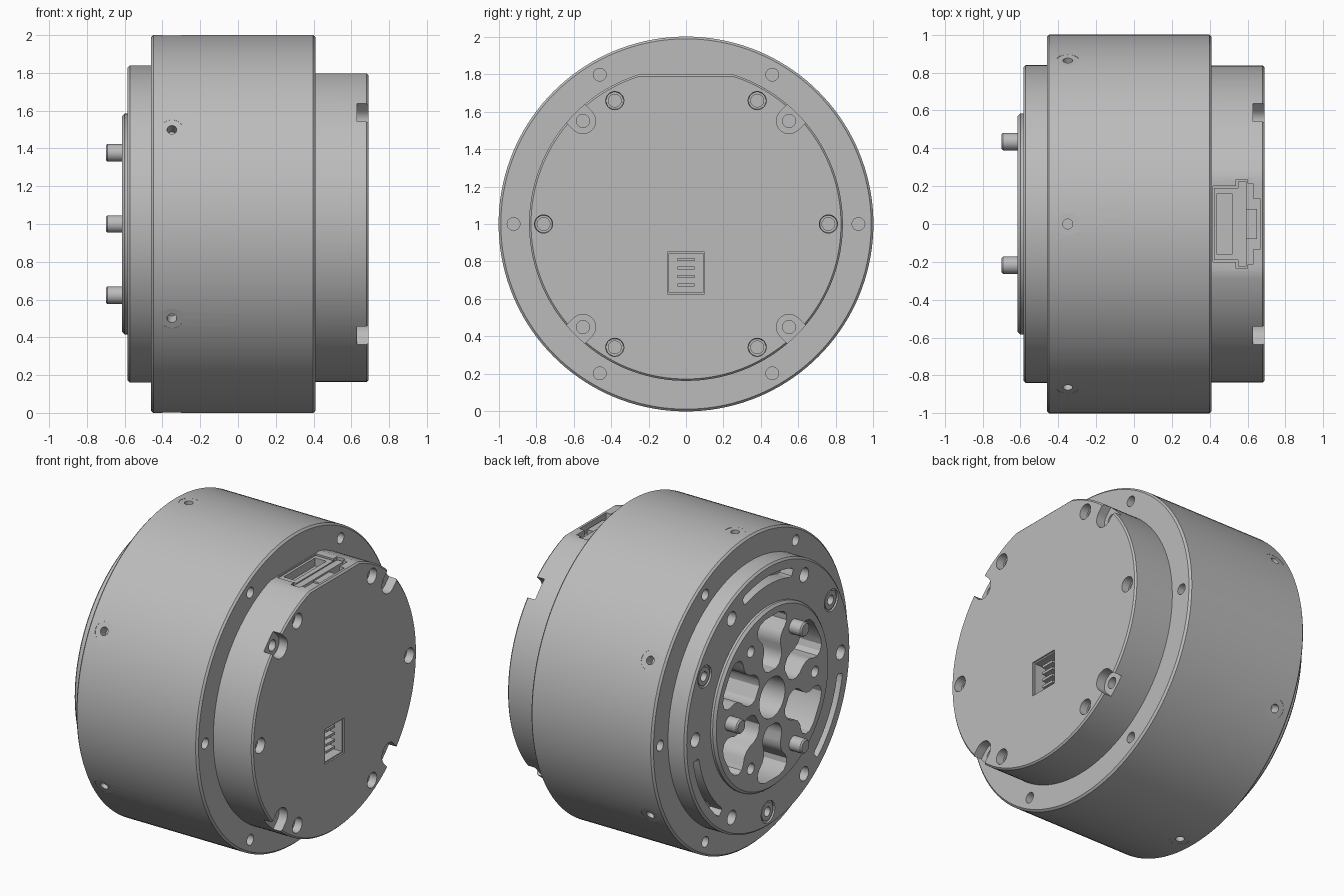
import bpy, bmesh
from math import sin, cos, pi, radians
from mathutils import Matrix

if "Cube" in bpy.data.objects:
    bpy.data.objects.remove(bpy.data.objects["Cube"])

metal = bpy.data.materials.new("grey_metal")
metal.use_nodes = True
metal.diffuse_color = (0.5, 0.5, 0.5, 1)
metal.node_tree.nodes["Principled BSDF"].inputs["Base Color"].default_value = (0.5, 0.5, 0.5, 1)


# ---- helpers: everything is built around the x axis, then lifted by 1 ----
def loft(bm, rings, closed=False, mat=Matrix()):
    loops = [[bm.verts.new(mat @ Matrix.Translation(p).to_translation()) for p in r] for r in rings]
    pairs = list(zip(loops, loops[1:]))
    if closed:
        pairs.append((loops[-1], loops[0]))
    else:
        bm.faces.new(loops[0])
        bm.faces.new(loops[-1][::-1])
    n = len(loops[0])
    for a, b in pairs:
        for i in range(n):
            j = (i + 1) % n
            bm.faces.new((a[i], b[i], b[j], a[j]))


def lathe(bm, profile, seg=24, closed=False, mat=Matrix()):
    turn = [2 * pi * i / seg for i in range(seg)]
    loft(bm, [[(x, r * cos(t), r * sin(t)) for t in turn] for x, r in profile], closed, mat)


def prism(bm, outline, x0, x1, mat=Matrix()):
    loft(bm, [[(x, y, z) for y, z in outline] for x in (x0, x1)], mat=mat)


def box(bm, x0, x1, y0, y1, z0, z1):
    prism(bm, [(y0, z0), (y1, z0), (y1, z1), (y0, z1)], x0, x1)


def spin(deg):
    return Matrix.Rotation(radians(deg), 4, 'X')


def at(radius, deg):
    return spin(deg) @ Matrix.Translation((0, radius, 0))


def make(name, bm):
    bmesh.ops.recalc_face_normals(bm, faces=bm.faces)
    mesh = bpy.data.meshes.new(name)
    bm.to_mesh(mesh)
    bm.free()
    ob = bpy.data.objects.new(name, mesh)
    ob.location.z = 1
    mesh.materials.append(metal)
    bpy.context.collection.objects.link(ob)
    return ob


def activate(ob):
    bpy.ops.object.select_all(action='DESELECT')
    ob.select_set(True)
    bpy.context.view_layer.objects.active = ob


def cut(ob, bm):
    tool = make("cutter", bm)
    tool.hide_render = True
    mod = ob.modifiers.new("cut", 'BOOLEAN')
    mod.operation, mod.solver, mod.object = 'DIFFERENCE', 'EXACT', tool
    activate(ob)
    bpy.ops.object.modifier_apply(modifier=mod.name)
    bpy.data.objects.remove(tool)


def smooth(ob):
    activate(ob)
    bpy.ops.object.shade_smooth_by_angle(angle=radians(30))


SIXTHS = range(0, 360, 60)

# ---- housing: wide outer ring with rim holes and radial set screws ----
bm = bmesh.new()
lathe(bm, [(-.46, .7), (-.46, .988), (-.448, 1), (.398, 1), (.41, .988), (.41, .7)], 144, True)
housing = make("housing", bm)
bm = bmesh.new()
for a in SIXTHS:
    lathe(bm, [(-.5, .034), (-.38, .034)], mat=at(.92, a))
    lathe(bm, [(.33, .034), (.45, .034)], mat=at(.92, a))
    radial = spin(a + 30) @ Matrix.Translation((-.35, 0, 0)) @ Matrix.Rotation(pi / 2, 4, 'Z')
    lathe(bm, [(.93, .026), (.9975, .026), (.9975, .06), (1.03, .06)], 24, mat=radial)
cut(housing, bm)
smooth(housing)

# ---- output flange with bolt holes, recessed screws and arc slots ----
bm = bmesh.new()
lathe(bm, [(-.585, .57), (-.585, .828), (-.573, .84), (-.42, .84), (-.42, .57)], 144, True)
flange = make("output_flange", bm)
bm = bmesh.new()
for a in SIXTHS:
    lathe(bm, [(-.62, .045), (-.47, .045)], mat=at(.74, a))
arc = [radians(i * 3 - 18) for i in range(13)]
slot = [(.773 * cos(t), .773 * sin(t)) for t in arc]
slot += [(.765 * cos(radians(19.6)), .765 * sin(radians(19.6))),
         (.725 * cos(radians(19.6)), .725 * sin(radians(19.6)))]
slot += [(.717 * cos(t), .717 * sin(t)) for t in reversed(arc)]
slot += [(.725 * cos(radians(19.6)), -.725 * sin(radians(19.6))),
         (.765 * cos(radians(19.6)), -.765 * sin(radians(19.6)))]
for a in (30, 150, 270):
    lathe(bm, [(-.62, .07), (-.573, .07), (-.573, .03), (-.52, .03)], mat=at(.745, a))
    prism(bm, slot, -.62, -.5, spin(a + 60))
cut(flange, bm)
smooth(flange)

# screw heads sitting in the flange recesses
bm = bmesh.new()
for a in (30, 150, 270):
    lathe(bm, [(-.58, .03), (-.58, .058), (-.56, .058), (-.56, .03)], closed=True, mat=at(.745, a))
smooth(make("flange_screw_heads", bm))

# ---- output hub with lobed pockets ----
bm = bmesh.new()
lathe(bm, [(-.615, .57), (-.6, .585), (-.3, .585)], 128)
hub = make("output_hub", bm)
bm = bmesh.new()
half = [(.175, .04), (.195, .072), (.23, .092), (.27, .095), (.31, .085), (.35, .085), (.385, .1),
        (.415, .13), (.445, .148), (.48, .145), (.51, .12), (.527, .07)]
pocket = half + [(r, -w) for r, w in reversed(half)]
for a in SIXTHS:
    prism(bm, pocket, -.65, -.38, spin(a + 30))
for a in (60, 180, 300):
    lathe(bm, [(-.65, .035), (-.5, .035)], mat=at(.435, a))
lathe(bm, [(-.65, .13), (-.45, .13)], 40)
cut(hub, bm)
smooth(hub)

bm = bmesh.new()
for a in (0, 120, 240):
    lathe(bm, [(-.7, .038), (-.692, .046), (-.55, .046)], 32, mat=at(.435, a))
smooth(make("drive_pins", bm))

# ---- rear cover: round with a flat on top ----
def cover_outline(x, inset):
    turn = [2 * pi * i / 144 for i in range(144)]
    r = .837 - inset
    return [(x, r * cos(t), min(r * sin(t), .798 - inset)) for t in turn]


bm = bmesh.new()
loft(bm, [cover_outline(.35, 0), cover_outline(.68, 0), cover_outline(.69, .01)])
cover = make("rear_cover", bm)

# corner notches, screw holes and the port window
bm = bmesh.new()
notch = [(.778 - .068 * cos(radians(t)), .068 * sin(radians(t))) for t in range(-90, 91, 10)]
notch += [(1, .068), (1, -.068)]
for a in range(45, 360, 90):
    prism(bm, notch, .63, .75, spin(a))
for a in SIXTHS:
    lathe(bm, [(.75, .052), (.64, .046), (.64, .034), (.56, .034)], 32, mat=at(.76, a))
box(bm, .6, .75, -.09, .09, -.365, -.158)
cut(cover, bm)

# small screw holes in the notch floors, rim of the window
bm = bmesh.new()
for a in range(45, 360, 90):
    lathe(bm, [(.66, .035), (.55, .035)], mat=at(.778, a))
box(bm, .68, .75, -.099, .099, -.374, -.149)
cut(cover, bm)

# stepped connector recess in the top flat
bm = bmesh.new()
side = [(.418, .2), (.54, .2), (.54, .235), (.6, .235), (.6, .215), (.63, .215), (.63, .135), (.665, .135)]
recess = side + [(x, -y) for x, y in reversed(side)]
loft(bm, [[(x, y, z) for x, y in recess] for z in (.74, .85)])
cut(cover, bm)
smooth(cover)

# ---- connector socket and latch on top ----
bm = bmesh.new()
box(bm, .422, .55, -.19, .19, .7, .792)
socket = make("connector_socket", bm)
bm = bmesh.new()
box(bm, .438, .518, -.16, .16, .715, .85)
cut(socket, bm)
bm = bmesh.new()
box(bm, .55, .595, -.225, .225, .7, .785)
box(bm, .58, .65, -.08, .08, .7, .775)
make("connector_latch", bm)

# ---- contacts inside the port window ----
bm = bmesh.new()
for i in range(4):
    z = -.19 - i * .045
    box(bm, .59, .66, -.045, .045, z - .008, z + .008)
make("port_contacts", bm)
